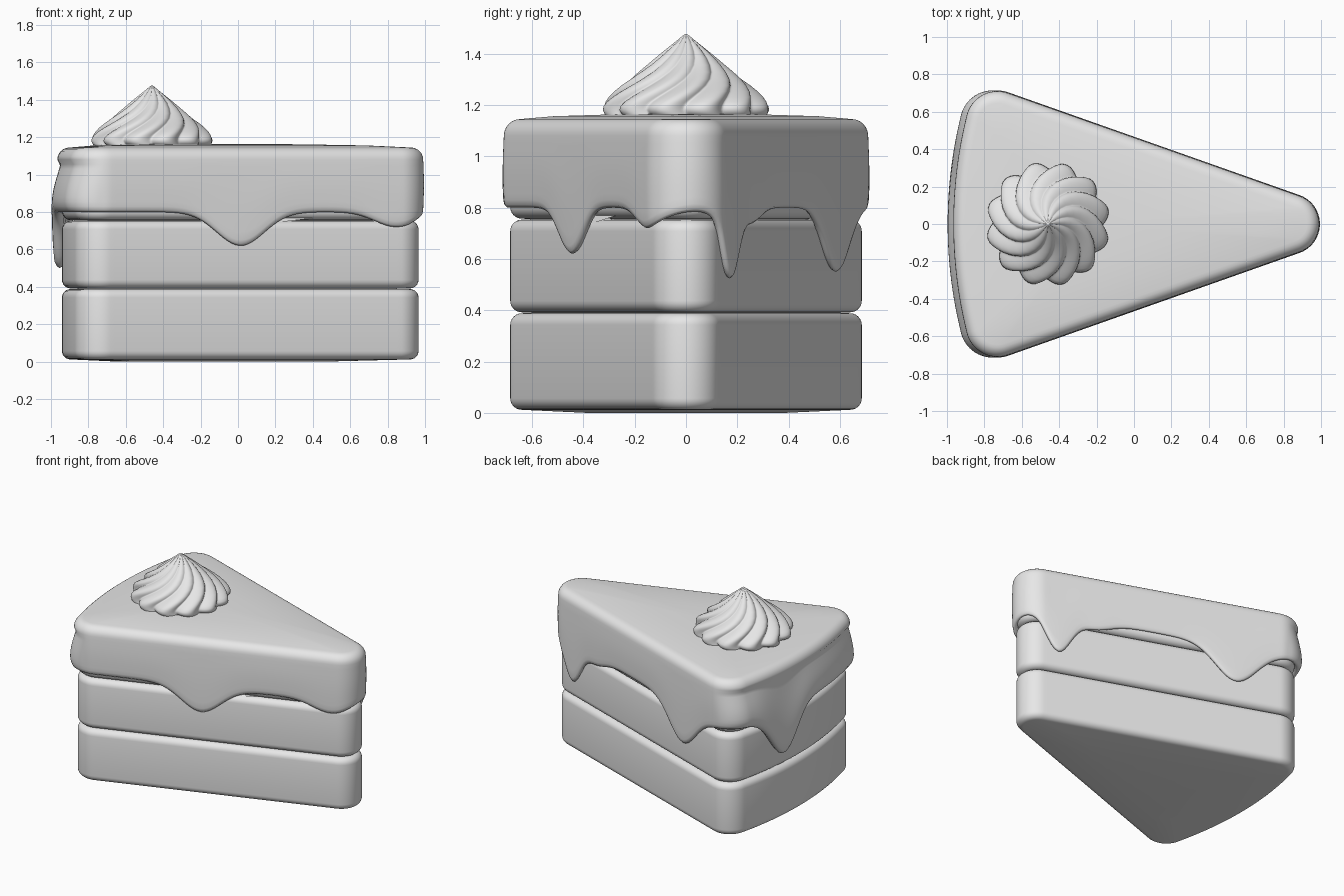
import bpy, bmesh, math
from mathutils import Vector

cube = bpy.data.objects.get("Cube")
if cube:
    bpy.data.objects.remove(cube, do_unlink=True)

grey = bpy.data.materials.new("plain_grey")
grey.use_nodes = True
GREY = (0.8, 0.8, 0.8, 1)
grey.diffuse_color = GREY
grey.node_tree.nodes["Principled BSDF"].inputs["Base Color"].default_value = GREY


def loft(name, rings):
    """Skin a list of equal-length closed rings and cap both ends."""
    bm = bmesh.new()
    rows = [[bm.verts.new(p) for p in ring] for ring in rings]
    n = len(rows[0])
    for low, high in zip(rows, rows[1:]):
        for i in range(n):
            j = (i + 1) % n
            bm.faces.new((low[i], low[j], high[j], high[i]))
    bm.faces.new(rows[0][::-1])
    bm.faces.new(rows[-1])
    mesh = bpy.data.meshes.new(name)
    bm.to_mesh(mesh)
    bm.free()
    obj = bpy.data.objects.new(name, mesh)
    bpy.context.collection.objects.link(obj)
    mesh.materials.append(grey)
    mesh.shade_smooth()
    return obj


# Wedge outline: a list of (point, outward normal), going round from the tip
def arc(cx, cy, r, start, end, steps):
    out = []
    for i in range(steps + 1):
        a = math.radians(start + (end - start) * i / steps)
        n = Vector((math.cos(a), math.sin(a)))
        out.append((Vector((cx, cy)) + n * r, n))
    return out


def straight(a, b, steps):
    return [(a[0].lerp(b[0], i / steps), a[1]) for i in range(1, steps)]


SIDE, REAR = 70.4, 166
tip = arc(0.83, 0, 0.16, -SIDE, SIDE, 24)
back_corner = arc(-0.73, 0.54, 0.17, SIDE, REAR, 18)
rear = arc(1.434, 0, 2.4, REAR, 360 - REAR, 48)[1:-1]
front_corner = arc(-0.73, -0.54, 0.17, 360 - REAR, 360 - SIDE, 18)
outline = (tip + straight(tip[-1], back_corner[0], 70) + back_corner + rear
           + front_corner + straight(front_corner[-1], tip[0], 70))
CENTRE = Vector((-0.25, 0))


def ring(offset, z, scale=1):
    return [(*(CENTRE + (p + n * offset - CENTRE) * scale), z) for p, n in outline]


def rounding(radius, steps=6):
    """Inset and height pairs of a quarter round, from the wall inwards."""
    for i in range(steps + 1):
        a = math.pi / 2 * i / steps
        yield radius * (1 - math.cos(a)), radius * math.sin(a)


# Three sponge layers
def sponge(name, bottom, top, radius=0.045, wall=-0.025):
    curve = list(rounding(radius))
    dome = 0.012
    low = [ring(wall - d, bottom + dome + radius - h) for d, h in reversed(curve)]
    high = [ring(wall - d, top - dome - radius + h) for d, h in curve]
    loft(name, [ring(wall - radius, bottom, 0.6)] + low + high
         + [ring(wall - radius, top, 0.6)])


sponge("bottom_sponge", 0, 0.4)
sponge("middle_sponge", 0.38, 0.765)
sponge("top_sponge", 0.745, 1.12)

# Icing with drips: x, y, length, width
drips = [(0.02, -0.46, 0.18, 0.19), (0.85, -0.16, 0.08, 0.17),
         (0.79, 0.18, 0.27, 0.12), (0.56, 0.27, 0.06, 0.16),
         (-0.38, 0.6, 0.25, 0.2), (-0.96, 0.25, 0.3, 0.17)]


def hem(p):
    return 0.8 - sum(l * math.exp(-((p - Vector((x, y))).length / w) ** 2)
                     for x, y, l, w in drips)


def icing_ring(offset, rise, climb=0, flare=0):
    """Ring following the hem; climb moves it towards the shoulder height."""
    out = []
    for p, n in outline:
        z = hem(p) + rise
        z += (SHOULDER - z) * climb
        q = p + n * (offset + flare * max(0, -n.x))
        out.append((q.x, q.y, z))
    return out


SHOULDER = 1.08
rings = [icing_ring(-0.04, 0.1), icing_ring(-0.035, 0.03),
         icing_ring(-0.026, 0.008, 0, 0.008), icing_ring(-0.014, 0, 0, 0.015),
         icing_ring(-0.004, 0.01, 0, 0.02), icing_ring(0, 0.03, 0, 0.026)]
for k in range(1, 10):
    t = k / 10
    rings.append(icing_ring(0.004 * math.sin(math.pi * t), 0.03, t,
                            0.03 * math.cos(math.pi * t / 1.3)))
rings += [ring(-d, SHOULDER + h) for d, h in rounding(0.065)]
rings += [ring(-0.065, 1.156, 0.8), ring(-0.065, 1.162, 0.5), ring(-0.065, 1.165, 0.2)]
loft("icing", rings)

# Piped cream swirl: twisted ridges over a peaked profile
profile = [(0.27, 1.13), (0.305, 1.15), (0.32, 1.18), (0.31, 1.21), (0.275, 1.25),
           (0.215, 1.3), (0.145, 1.355), (0.085, 1.41), (0.035, 1.45), (0.004, 1.478)]
RIDGES, SEGMENTS = 12, 144
swirl = []
for r, z in profile:
    twist = -1.1 * (r / 0.32) ** 2
    row = []
    for i in range(SEGMENTS):
        a = 2 * math.pi * i / SEGMENTS
        ridge = abs(math.sin(a * RIDGES / 2)) - 0.6
        rr = r * (1 + 0.13 * ridge)
        row.append((-0.46 + rr * math.cos(a + twist), rr * math.sin(a + twist), z))
    swirl.append(row)
cream = loft("cream_swirl", swirl)
cream.modifiers.new("smooth", 'SUBSURF').levels = 1
